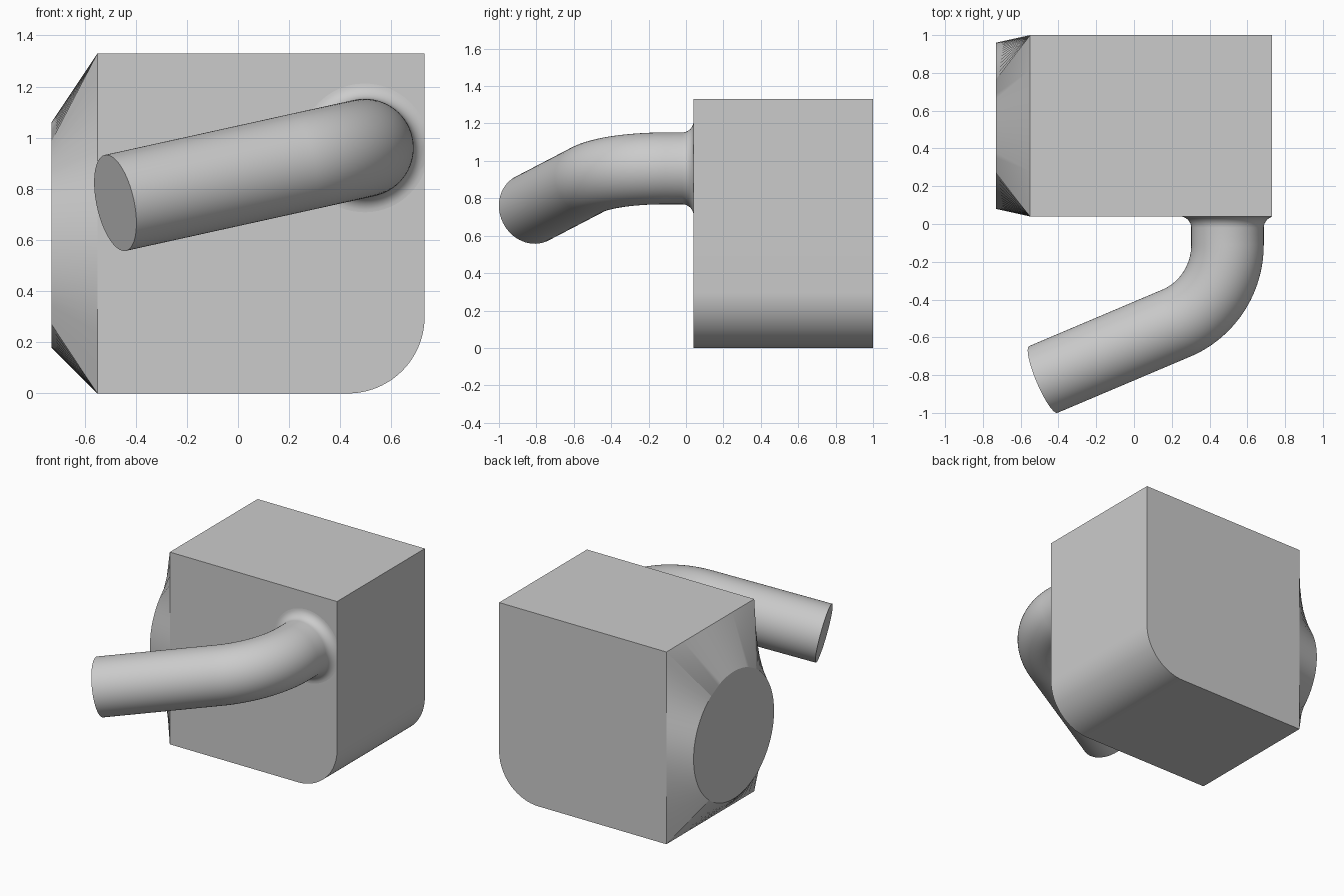
import bpy, bmesh, math
from mathutils import Vector

cube = bpy.data.objects.get("Cube")
if cube:
    bpy.data.objects.remove(cube, do_unlink=True)

grey = bpy.data.materials.new("light grey")
grey.use_nodes = True
colour = (0.6, 0.6, 0.6, 1)
grey.diffuse_color = colour
grey.node_tree.nodes["Principled BSDF"].inputs["Base Color"].default_value = colour

LEFT, RIGHT, FRONT, BACK, TOP = -0.55, 0.73, 0.04, 1.0, 1.33


def loft(name, rings, cap_start=False, cap_end=False, skip=()):
    """Bridge rings of points into one smooth shaded skin."""
    bm = bmesh.new()
    rows = [[bm.verts.new(p) for p in ring] for ring in rings]
    n = len(rows[0])
    for a, b in zip(rows, rows[1:]):
        for i in range(n):
            if i not in skip:
                j = (i + 1) % n
                bm.faces.new((a[i], a[j], b[j], b[i]))
    if cap_start:
        bm.faces.new(rows[0])
    if cap_end:
        bm.faces.new(rows[-1])
    bmesh.ops.recalc_face_normals(bm, faces=bm.faces)
    mesh = bpy.data.meshes.new(name)
    bm.to_mesh(mesh)
    bm.free()
    obj = bpy.data.objects.new(name, mesh)
    bpy.context.collection.objects.link(obj)
    mesh.materials.append(grey)
    bpy.ops.object.select_all(action='DESELECT')
    obj.select_set(True)
    bpy.context.view_layer.objects.active = obj
    bpy.ops.object.shade_smooth_by_angle(angle=math.radians(30))
    return obj


# Block with one rounded lower edge, open where the round outlet joins
r = 0.3
profile = [(LEFT, TOP), (LEFT, 0)]
for k in range(25):
    a = math.radians(90) * k / 24
    profile.append((RIGHT - r + r * math.sin(a), r - r * math.cos(a)))
profile.append((RIGHT, TOP))
loft("block", [[(x, y, z) for x, z in profile] for y in (FRONT, BACK)],
     cap_start=True, cap_end=True, skip=(0,))

# Rectangle to circle transition on the side
cy, cz, radius = 0.52, 0.62, 0.44
hy, up, down = BACK - cy, TOP - cz, cz
corners = [math.atan2(z, y) % math.tau for y in (hy, -hy) for z in (up, -down)]
angles = sorted([math.tau * k / 96 for k in range(96)] + corners)
square, circle = [], []
for a in angles:
    c, s = math.cos(a), math.sin(a)
    reach = min(hy / max(abs(c), 1e-6), (up if s > 0 else down) / max(abs(s), 1e-6))
    square.append((LEFT, cy + reach * c, cz + reach * s))
    circle.append((-0.73, cy + radius * c, cz + radius * s))
loft("round_outlet", [square, circle], cap_end=True)

# Bent pipe: flared root, straight, arc, straight
tube = 0.192
root = Vector((0.495, FRONT, 0.96))
bend = Vector((0.495, -0.41, 0.96))
tip = Vector((-0.48, -0.823, 0.745))
d0, d1 = (bend - root).normalized(), (tip - bend).normalized()
axis = d0.cross(d1).normalized()
turn = d0.angle(d1)
tangent = 0.3
bend_r = tangent / math.tan(turn / 2)
side = axis.cross(d0)
start = bend - d0 * tangent

stations = []
flare = 0.06
for k in range(9):
    a = math.radians(90) * k / 8
    stations.append((root + d0 * flare * (1 - math.cos(a)), d0,
                     tube + flare * (1 - math.sin(a))))
for k in range(33):
    a = turn * k / 32
    centre = start + d0 * bend_r * math.sin(a) + side * bend_r * (1 - math.cos(a))
    stations.append((centre, d0 * math.cos(a) + side * math.sin(a), tube))
stations.append((tip, d1, tube))

rings = []
for centre, direction, rad in stations:
    across = axis.cross(direction)
    ring = []
    for k in range(64):
        a = math.tau * k / 64
        p = centre + (axis * math.cos(a) + across * math.sin(a)) * rad
        p.x = min(p.x, RIGHT)  # flare is trimmed flush with the block side
        ring.append(p)
    rings.append(ring)
loft("bent_pipe", rings, cap_end=True)
